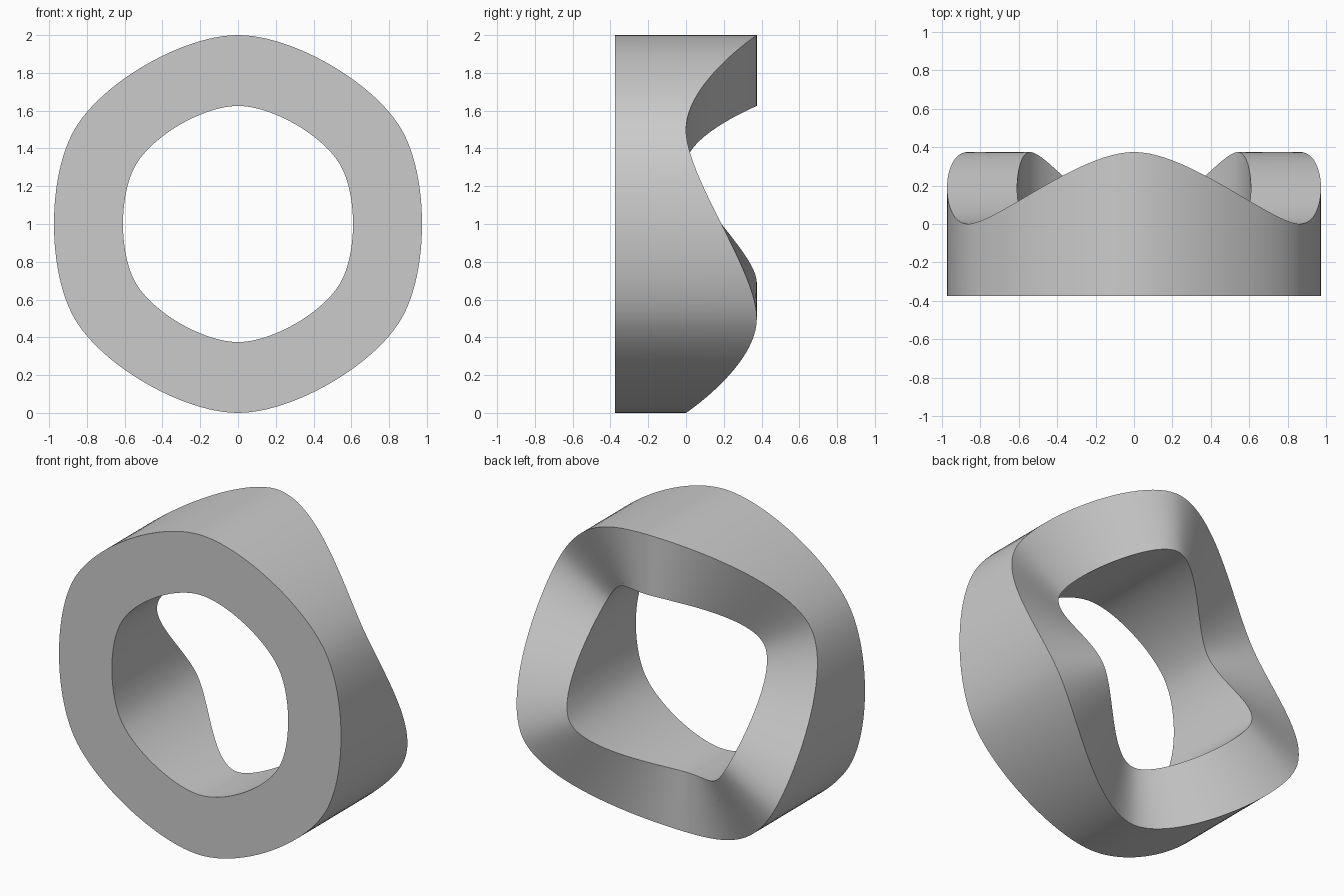
import bpy, bmesh, math
from mathutils import Vector

cube = bpy.data.objects.get("Cube")
if cube:
    bpy.data.objects.remove(cube, do_unlink=True)

STEPS = 24        # samples per span
INNER = 0.625     # hole size relative to the outer outline
FRONT = -0.375
PEAK = 0.375

# Six control points on a hexagon, alternately high and low at the back
points = [Vector((math.sin(k * math.pi / 3), PEAK * (k % 2 == 0), math.cos(k * math.pi / 3)))
          for k in range(6)]


def spline(k, t):
    """Point on the closed smooth curve through the control points."""
    a, b, c, d = (points[(k + i) % 6] for i in (-1, 0, 1, 2))
    return 0.5 * (2 * b + (c - a) * t + (2 * a - 5 * b + 4 * c - d) * t ** 2
                  + (3 * b - a - 3 * c + d) * t ** 3)


path = [spline(k, i / STEPS) for k in range(6) for i in range(STEPS)]

# Square section swept round the path: front outer, back outer, back inner, front inner
bm = bmesh.new()
rings = []
for p in path:
    section = [(1, FRONT), (1, p.y), (INNER, p.y), (INNER, FRONT)]
    rings.append([bm.verts.new((p.x * s, y, p.z * s + 1)) for s, y in section])
for i, ring in enumerate(rings):
    nxt = rings[(i + 1) % len(rings)]
    for j in range(4):
        k = (j + 1) % 4
        bm.faces.new((ring[j], ring[k], nxt[k], nxt[j]))
bmesh.ops.recalc_face_normals(bm, faces=bm.faces)
mesh = bpy.data.meshes.new("wavy_ring")
bm.to_mesh(mesh)
bm.free()

# Single grey material
grey = bpy.data.materials.new("light grey")
grey.use_nodes = True
colour = (0.6, 0.6, 0.6, 1)
grey.diffuse_color = colour
grey.node_tree.nodes["Principled BSDF"].inputs["Base Color"].default_value = colour
mesh.materials.append(grey)

ring_object = bpy.data.objects.new("wavy_ring", mesh)
bpy.context.collection.objects.link(ring_object)
bpy.ops.object.select_all(action="DESELECT")
ring_object.select_set(True)
bpy.context.view_layer.objects.active = ring_object
bpy.ops.object.shade_smooth_by_angle(angle=math.radians(40))
